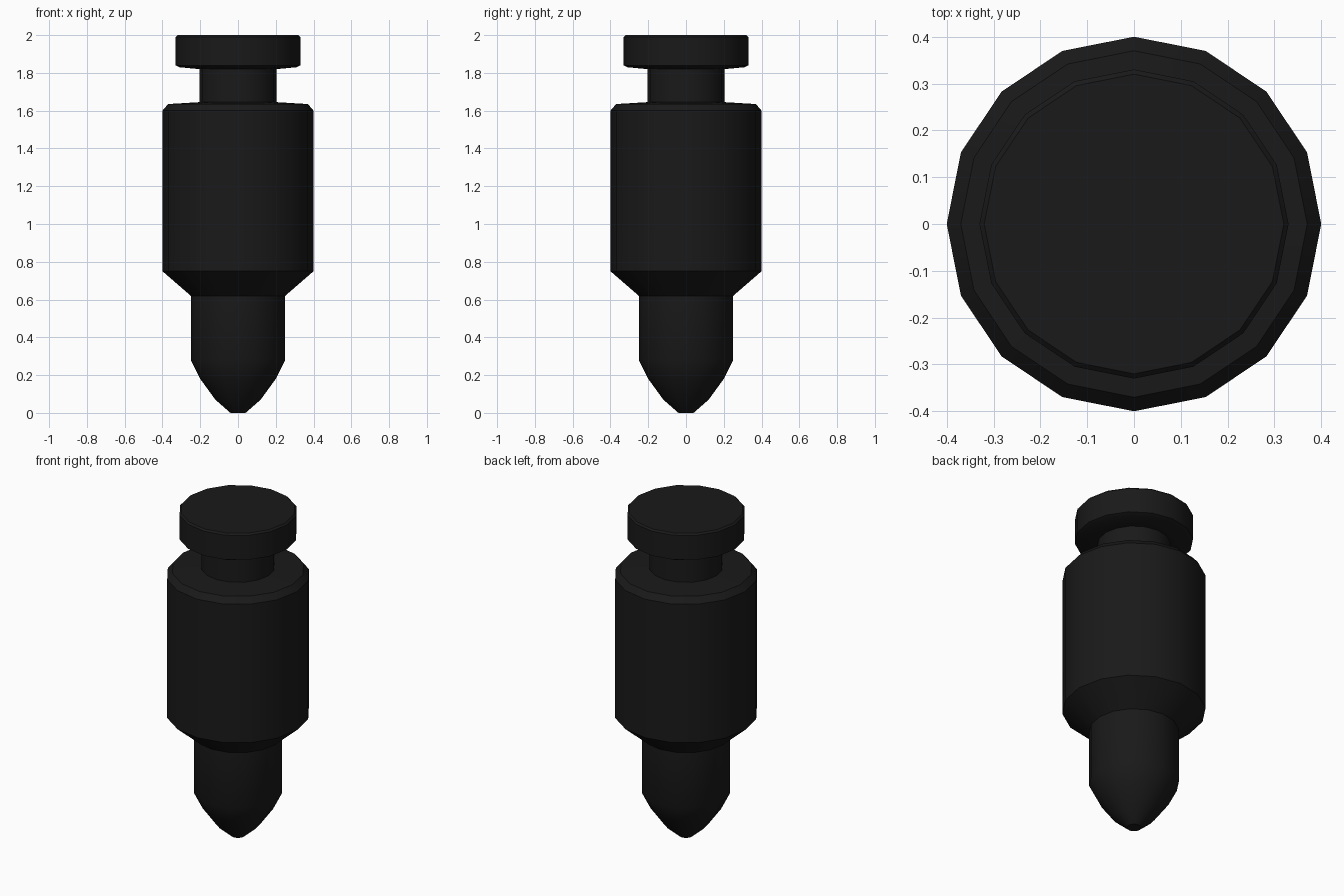
import bpy, bmesh
from math import cos, sin, tau, radians

if "Cube" in bpy.data.objects:
    bpy.data.objects.remove(bpy.data.objects["Cube"])

SIDES = 16

# Near-black finish
black = bpy.data.materials.new("black_finish")
black.diffuse_color = (0.01, 0.01, 0.01, 1)
black.use_nodes = True
black.node_tree.nodes["Principled BSDF"].inputs["Base Color"].default_value = black.diffuse_color


def lathe(name, profile):
    """Revolve a (radius, z) profile, bottom to top, into a closed solid."""
    bm = bmesh.new()
    rings = [[bm.verts.new((r * cos(tau * i / SIDES), r * sin(tau * i / SIDES), z))
              for i in range(SIDES)] for r, z in profile]
    for low, high in zip(rings, rings[1:]):
        for i in range(SIDES):
            j = (i + 1) % SIDES
            bm.faces.new((low[i], low[j], high[j], high[i]))
    bm.faces.new(rings[0][::-1])
    bm.faces.new(rings[-1])
    mesh = bpy.data.meshes.new(name)
    bm.to_mesh(mesh)
    bm.free()
    mesh.materials.append(black)
    obj = bpy.data.objects.new(name, mesh)
    bpy.context.collection.objects.link(obj)
    bpy.ops.object.select_all(action='DESELECT')
    obj.select_set(True)
    bpy.context.view_layer.objects.active = obj
    bpy.ops.object.shade_smooth_by_angle(angle=radians(40))
    return obj


# One continuous turned pin
lathe("turned_pin", [
    # rounded nose
    (0.04, 0.00), (0.12, 0.07), (0.20, 0.18), (0.25, 0.28),
    # shank, flare and main barrel
    (0.25, 0.62), (0.40, 0.75), (0.40, 1.60), (0.37, 1.635),
    # neck groove
    (0.205, 1.645), (0.205, 1.82),
    # flat head with softened rims
    (0.31, 1.83), (0.33, 1.84), (0.33, 1.99), (0.32, 2.00),
])
